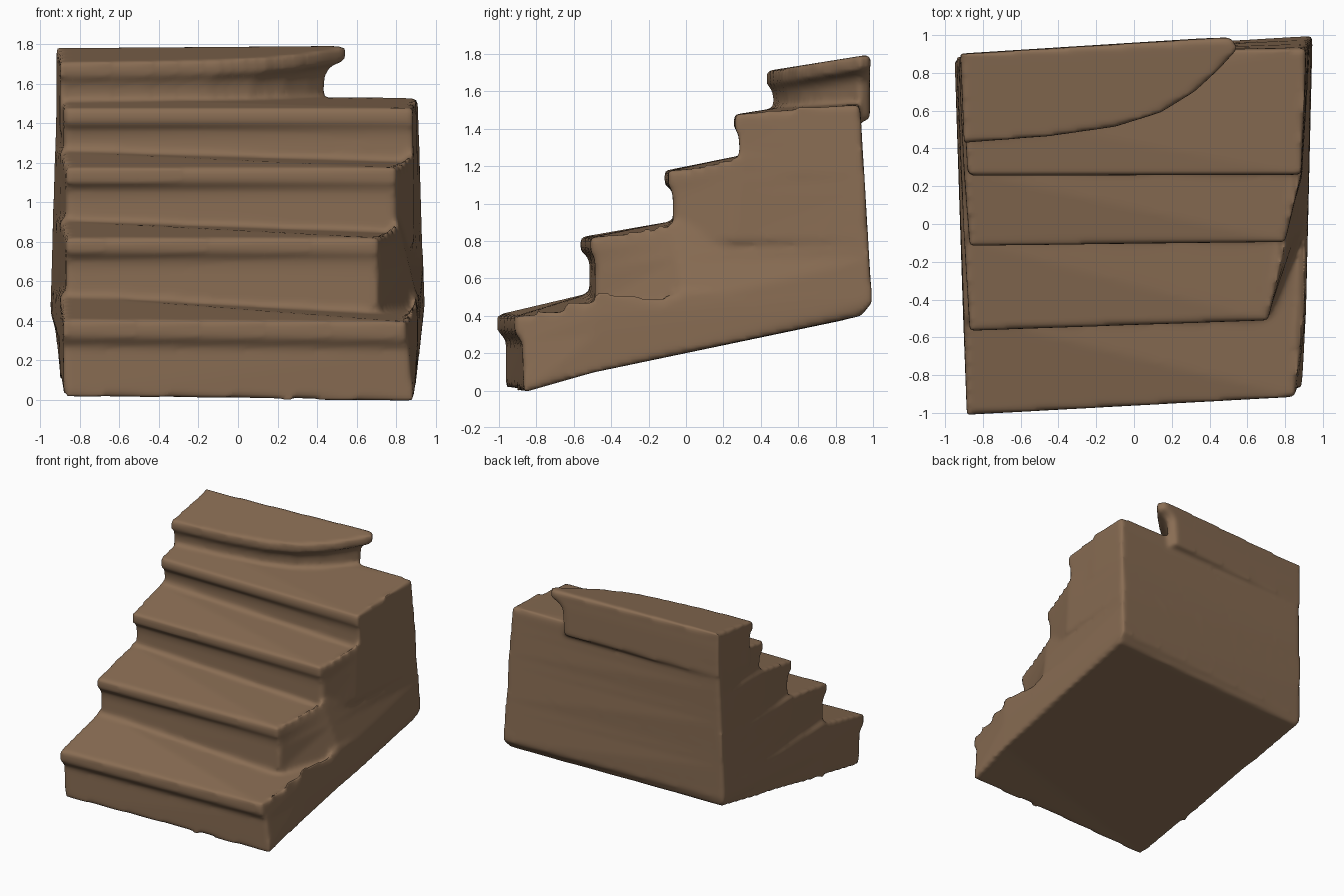
import bpy
import bmesh

cube = bpy.data.objects.get("Cube")
if cube:
    bpy.data.objects.remove(cube)

bm = bmesh.new()


def loft(rings):
    """Closed solid through a stack of rings with equal point counts."""
    loops = [[bm.verts.new(p) for p in ring] for ring in rings]
    bm.faces.new(loops[0][::-1])
    bm.faces.new(loops[-1])
    count = len(loops[0])
    for low, high in zip(loops, loops[1:]):
        for i in range(count):
            j = (i + 1) % count
            bm.faces.new((low[i], low[j], high[j], high[i]))


def back_corners(z):
    """Right and left corners of the leaning back wall at a height."""
    t = (z - 0.5) / 1.05
    return (0.945 - 0.035 * t, 0.995 - 0.065 * t, z), (-0.95 + 0.03 * t, 0.875 + 0.025 * t, z)


def step(left, right, mid_top, mid_low, z_front, z_mid, z_low):
    """One tread running to the back wall, with a rounded nose over its riser."""
    rings = []
    height = z_front - z_low
    for drop, setback in ((height, 0.045), (0.16, 0.05), (0.105, 0.04), (0.075, 0.0), (0.0, 0.0)):
        f = drop / height
        mx, my = [a + (b - a) * f for a, b in zip(mid_top, mid_low)]
        zm = z_mid + (z_low - z_mid) * f
        br, bl = back_corners(zm)
        rings.append([
            (left[0], left[1] + setback, z_front - drop),
            (right[0], right[1] + setback * 0.5, z_front - drop),
            (mx, my, zm), br, bl,
            (-0.9, my, zm),
        ])
    loft(rings)


# Lowest step and sloping underside
loft([
    [(-0.88, -0.965, 0.015), (0.89, -0.865, -0.01), (0.905, -0.48, 0.1),
     (0.93, 0.94, 0.4), (-0.93, 0.86, 0.38), (-0.9, -0.48, 0.1)],
    [(-0.885, -0.965, 0.27), (0.865, -0.875, 0.26), (0.91, -0.48, 0.3),
     (0.945, 0.995, 0.47), (-0.95, 0.875, 0.44), (-0.905, -0.48, 0.3)],
    [(-0.885, -1.01, 0.32), (0.855, -0.915, 0.31), (0.91, -0.48, 0.4),
     (0.945, 0.995, 0.5), (-0.95, 0.875, 0.47), (-0.905, -0.48, 0.4)],
    [(-0.885, -1.01, 0.405), (0.85, -0.915, 0.395), (0.9, -0.48, 0.53),
     (0.945, 0.995, 0.53), (-0.95, 0.875, 0.53), (-0.9, -0.48, 0.53)],
])

# Middle steps
step((-0.87, -0.565), (0.71, -0.51), (0.81, -0.08), (0.92, 0.0), 0.82, 0.905, 0.46)
step((-0.87, -0.115), (0.80, -0.095), (0.89, 0.28), (0.89, 0.25), 1.175, 1.255, 0.8)
step((-0.88, 0.255), (0.885, 0.26), (0.9, 0.6), (0.91, 0.6), 1.475, 1.53, 1.15)

# Curved top step
plan = [(-0.9, 0.43), (-0.45, 0.465), (-0.1, 0.515), (0.14, 0.59), (0.32, 0.7),
        (0.45, 0.82), (0.55, 0.93), (0.51, 0.99), (-0.92, 0.9)]
rings = []
for drop, scale in ((0.35, 0.92), (0.14, 0.93), (0.1, 0.95), (0.07, 1.0), (0.0, 1.0)):
    rings.append([(-0.91 + (x + 0.91) * scale, 0.93 + (y - 0.93) * scale,
                   1.71 + 0.16 * (y - 0.44) - drop) for x, y in plan])
loft(rings)

bmesh.ops.recalc_face_normals(bm, faces=bm.faces)
mesh = bpy.data.meshes.new("staircase")
bm.to_mesh(mesh)
bm.free()
stairs = bpy.data.objects.new("staircase", mesh)
bpy.context.collection.objects.link(stairs)

# Fuse the steps and soften the edges
fuse = stairs.modifiers.new("fuse", 'REMESH')
fuse.mode = 'VOXEL'
fuse.voxel_size = 0.018
fuse.use_smooth_shade = True
soften = stairs.modifiers.new("soften", 'SMOOTH')
soften.factor = 0.5
soften.iterations = 6

# Brown wood
brown = bpy.data.materials.new("brown wood")
brown.use_nodes = True
colour = (0.25, 0.152, 0.087, 1.0)
brown.diffuse_color = colour
shader = brown.node_tree.nodes["Principled BSDF"]
shader.inputs["Base Color"].default_value = colour
shader.inputs["Roughness"].default_value = 0.8
mesh.materials.append(brown)
